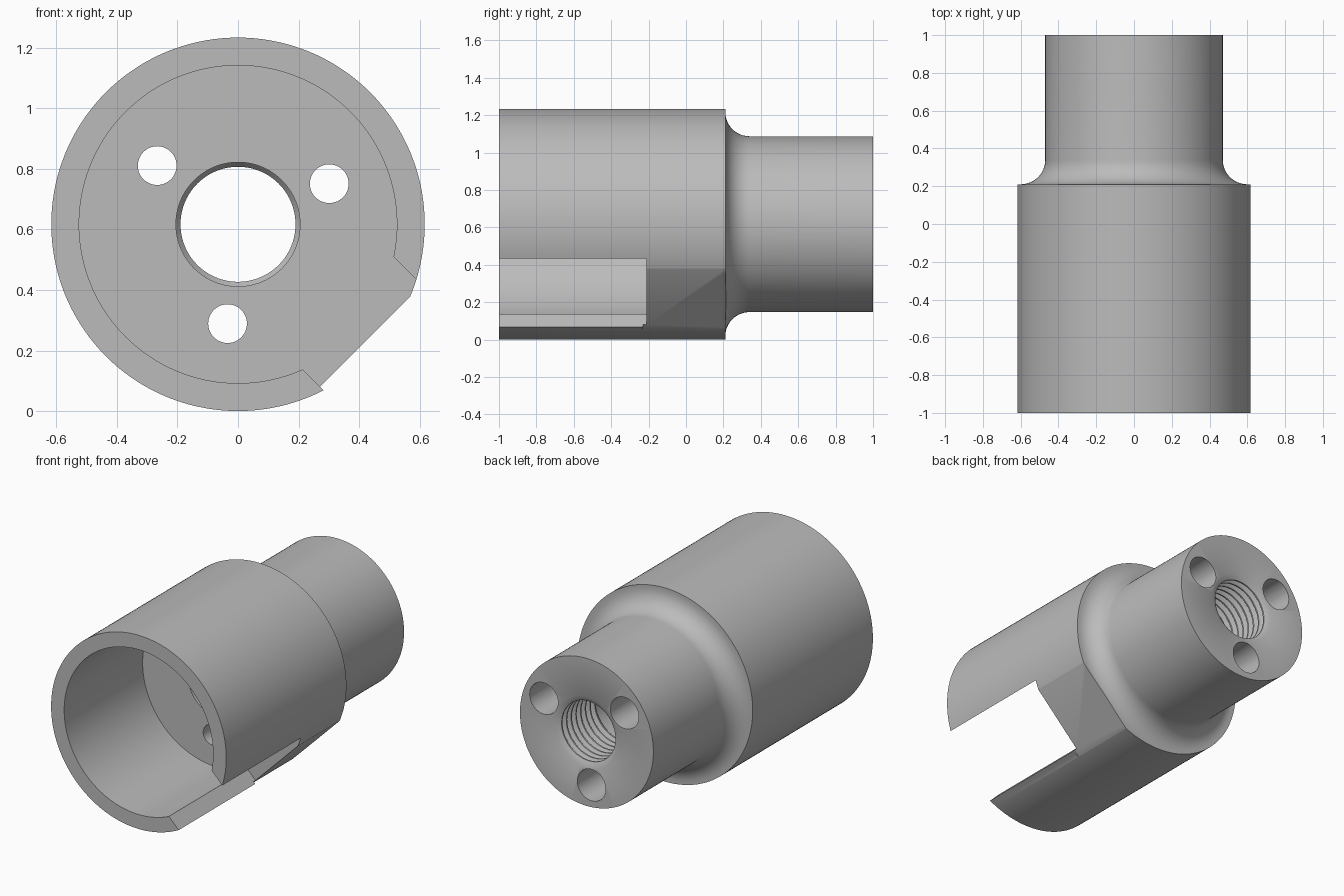
import bpy, bmesh
from math import sin, cos, pi, radians, sqrt
from mathutils import Vector

if "Cube" in bpy.data.objects:
    bpy.data.objects.remove(bpy.data.objects["Cube"], do_unlink=True)

AXIS_Z = 0.617      # height of the long axis
R_BODY, R_NECK, R_CAVITY, R_BORE = 0.617, 0.47, 0.525, 0.205
FLOOR, SHOULDER, FILLET = -0.21, 0.21, 0.13
STEP = 0.62         # depth where the threads and wide holes end
SEGMENTS = 144

steel = bpy.data.materials.new("satin grey")
steel.use_nodes = True
grey = (0.5, 0.5, 0.5, 1)
steel.diffuse_color = grey
steel.node_tree.nodes["Principled BSDF"].inputs["Base Color"].default_value = grey


def lathe(name, profile):
    """Revolve a closed (y, radius) profile around the long axis."""
    bm = bmesh.new()
    rings = []
    for i in range(SEGMENTS):
        a = 2 * pi * i / SEGMENTS
        rings.append([bm.verts.new((r * cos(a), y, AXIS_Z + r * sin(a))) for y, r in profile])
    n = len(profile)
    for i, ring in enumerate(rings):
        nxt = rings[(i + 1) % SEGMENTS]
        for j in range(n):
            k = (j + 1) % n
            bm.faces.new((ring[j], ring[k], nxt[k], nxt[j]))
    bmesh.ops.recalc_face_normals(bm, faces=bm.faces)
    mesh = bpy.data.meshes.new(name)
    bm.to_mesh(mesh)
    bm.free()
    obj = bpy.data.objects.new(name, mesh)
    bpy.context.collection.objects.link(obj)
    mesh.materials.append(steel)
    return obj


def cut(target, cutter):
    """Subtract a cutter and remove it."""
    cutter.hide_render = True
    mod = target.modifiers.new("cut", "BOOLEAN")
    mod.operation, mod.solver, mod.object = "DIFFERENCE", "EXACT", cutter
    bpy.ops.object.select_all(action="DESELECT")
    bpy.context.view_layer.objects.active = target
    target.select_set(True)
    bpy.ops.object.modifier_apply(modifier=mod.name)
    bpy.data.objects.remove(cutter, do_unlink=True)


def drill(target, x, z, radius, y0, y1):
    bpy.ops.mesh.primitive_cylinder_add(vertices=48, radius=radius, depth=y1 - y0,
                                        location=(x, (y0 + y1) / 2, z), rotation=(pi / 2, 0, 0))
    cut(target, bpy.context.object)


def diagonal_box(target, n0, n1, t0, t1, y0, y1):
    """Cut a box spanning n along the lower-left diagonal and t across it."""
    n, t = (n0 + n1) / 2, (t0 + t1) / 2
    s = 1 / sqrt(2)
    bpy.ops.mesh.primitive_cube_add(size=1, rotation=(0, pi / 4, 0),
                                    location=((n + t) * s, (y0 + y1) / 2, AXIS_Z + (t - n) * s))
    box = bpy.context.object
    box.scale = (n1 - n0, y1 - y0, t1 - t0)
    bpy.context.view_layer.update()
    cut(target, box)


# Outer profile: cup, shoulder and concave fillet into the neck
profile = [(-1, R_CAVITY), (-1, R_BODY), (SHOULDER, R_BODY)]
for i in range(13):
    a = pi / 2 * i / 12
    profile.append((SHOULDER + FILLET * (1 - cos(a)), R_NECK + FILLET * (1 - sin(a))))
profile.append((1, R_NECK))

# Threaded bore from the back, then plain bore to the cavity floor
turns = 8
pitch = (1 - STEP) / turns
for i in range(turns):
    y = 1 - i * pitch
    profile += [(y, 0.225), (y - pitch * 0.4, 0.19), (y - pitch * 0.6, 0.19)]
profile += [(STEP, R_BORE), (FLOOR, R_BORE), (FLOOR, R_CAVITY)]
body = lathe("socket_body", profile)

# Three screw holes, widened from the back so they open into the bore
for k in range(3):
    a = radians(24 + 120 * k)
    x, z = 0.33 * cos(a), AXIS_Z + 0.33 * sin(a)
    drill(body, x, z, 0.064, FLOOR - 0.1, 1.1)
    drill(body, x, z, 0.1, STEP, 1.1)

# Flat on the lower left side, and the window through the cup wall
diagonal_box(body, 0.571, 0.9, -0.5, 0.5, FLOOR - 0.02, 1.1)
diagonal_box(body, 0.3, 0.9, -0.188, 0.288, -1.1, FLOOR)

bpy.ops.object.select_all(action="DESELECT")
bpy.context.view_layer.objects.active = body
body.select_set(True)
bpy.ops.object.shade_smooth_by_angle(angle=radians(30))
